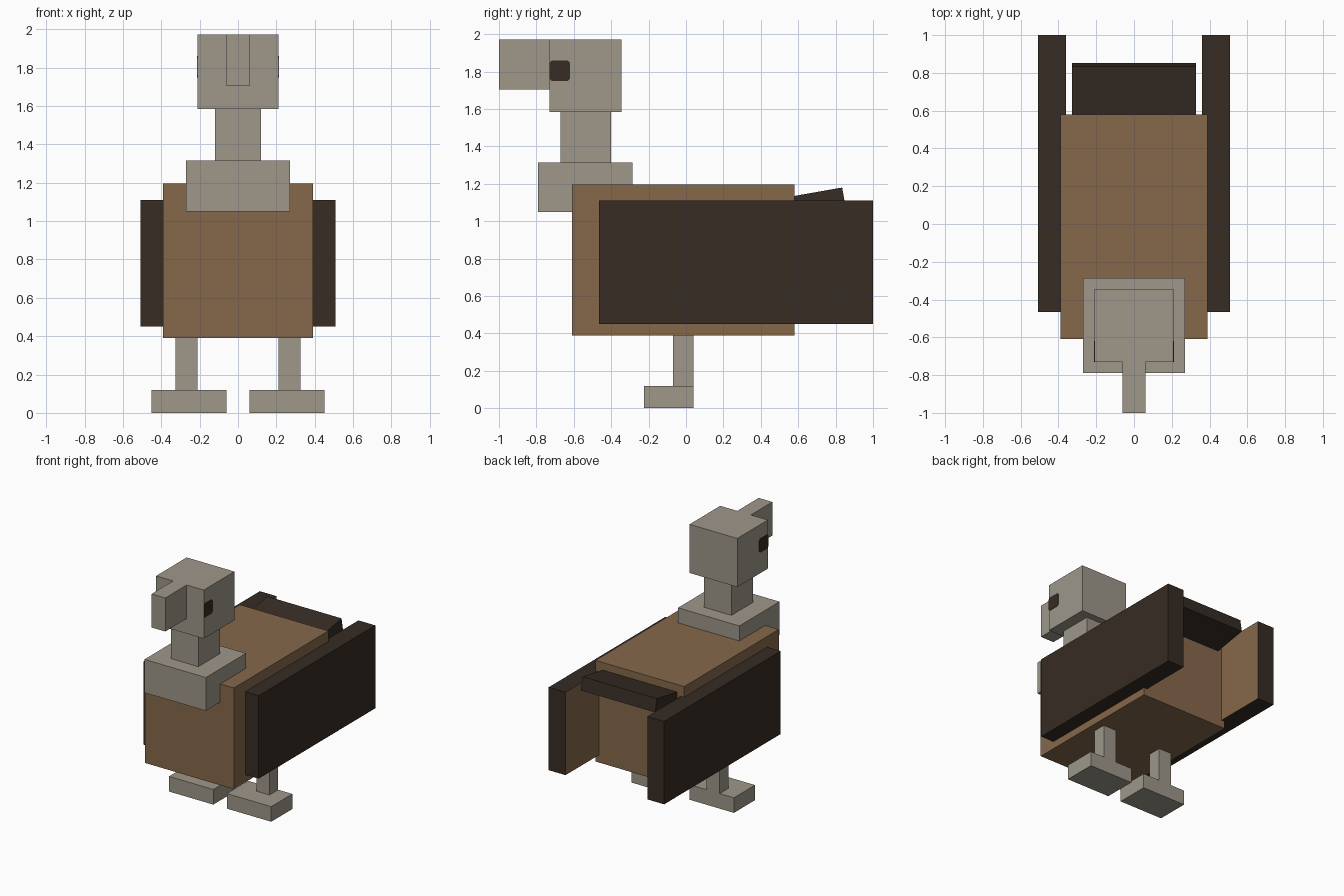
import bpy, bmesh, math
from mathutils import Matrix, Vector

cube = bpy.data.objects.get("Cube")
if cube:
    bpy.data.objects.remove(cube, do_unlink=True)


def material(name, rgb):
    mat = bpy.data.materials.new(name)
    mat.use_nodes = True
    mat.diffuse_color = (*rgb, 1)
    bsdf = next(n for n in mat.node_tree.nodes if n.type == 'BSDF_PRINCIPLED')
    bsdf.inputs["Base Color"].default_value = (*rgb, 1)
    return mat


GREY = material("warm_grey", (0.342, 0.310, 0.254))
BROWN = material("body_brown", (0.238, 0.138, 0.069))
DARK = material("dark_brown", (0.037, 0.025, 0.017))


def add_object(name, bm, *mats):
    mesh = bpy.data.meshes.new(name)
    bm.normal_update()
    bm.to_mesh(mesh)
    bm.free()
    for mat in mats:
        mesh.materials.append(mat)
    obj = bpy.data.objects.new(name, mesh)
    bpy.context.collection.objects.link(obj)
    return obj


def box_mesh(xs, ys, zs):
    lo, hi = Vector((xs[0], ys[0], zs[0])), Vector((xs[1], ys[1], zs[1]))
    bm = bmesh.new()
    bmesh.ops.create_cube(bm, size=1, matrix=Matrix.Translation((lo + hi) / 2)
                          @ Matrix.Diagonal((*(hi - lo), 1)))
    return bm


def box(name, xs, ys, zs, mat):
    return add_object(name, box_mesh(xs, ys, zs), mat)


# Body, neck and head
box("body", (-0.39, 0.39), (-0.61, 0.58), (0.39, 1.195), BROWN)
box("collar", (-0.27, 0.27), (-0.79, -0.285), (1.05, 1.315), GREY)
box("neck", (-0.12, 0.12), (-0.67, -0.40), (1.315, 1.585), GREY)
box("head", (-0.21, 0.21), (-0.73, -0.345), (1.585, 1.972), GREY)
box("beak", (-0.06, 0.06), (-1.0, -0.73), (1.705, 1.972), GREY)

# Tail slab, tilted up towards the back
tail = box("tail", (-0.327, 0.327), (-0.35, 0), (-0.105, 0), DARK)
tail.location = (0, 0.835, 1.18)
tail.rotation_euler.x = math.radians(10)

# Paired parts
for side, s in (("left", 1), ("right", -1)):
    def span(a, b):
        return sorted((s * a, s * b))

    box(side + "_leg", span(0.21, 0.325), (-0.07, 0.04), (0.12, 0.39), GREY)
    box(side + "_foot", span(0.06, 0.45), (-0.225, 0.04), (0, 0.12), GREY)

    # Wing with a brown inner face
    bm = box_mesh(span(0.36, 0.508), (-0.465, 1.0), (0.45, 1.11))
    bm.normal_update()
    for face in bm.faces:
        face.material_index = int(face.normal.x * s < -0.5)
    add_object(side + "_wing", bm, DARK, BROWN)

    # Eye plate with clipped corners
    bm = box_mesh(span(0.205, 0.213), (-0.73, -0.62), (1.75, 1.86))
    edges = [e for e in bm.edges
             if abs(e.verts[0].co.x - e.verts[1].co.x) > 0.001]
    bmesh.ops.bevel(bm, geom=edges, offset=0.012, segments=1, affect='EDGES')
    add_object(side + "_eye", bm, DARK)
